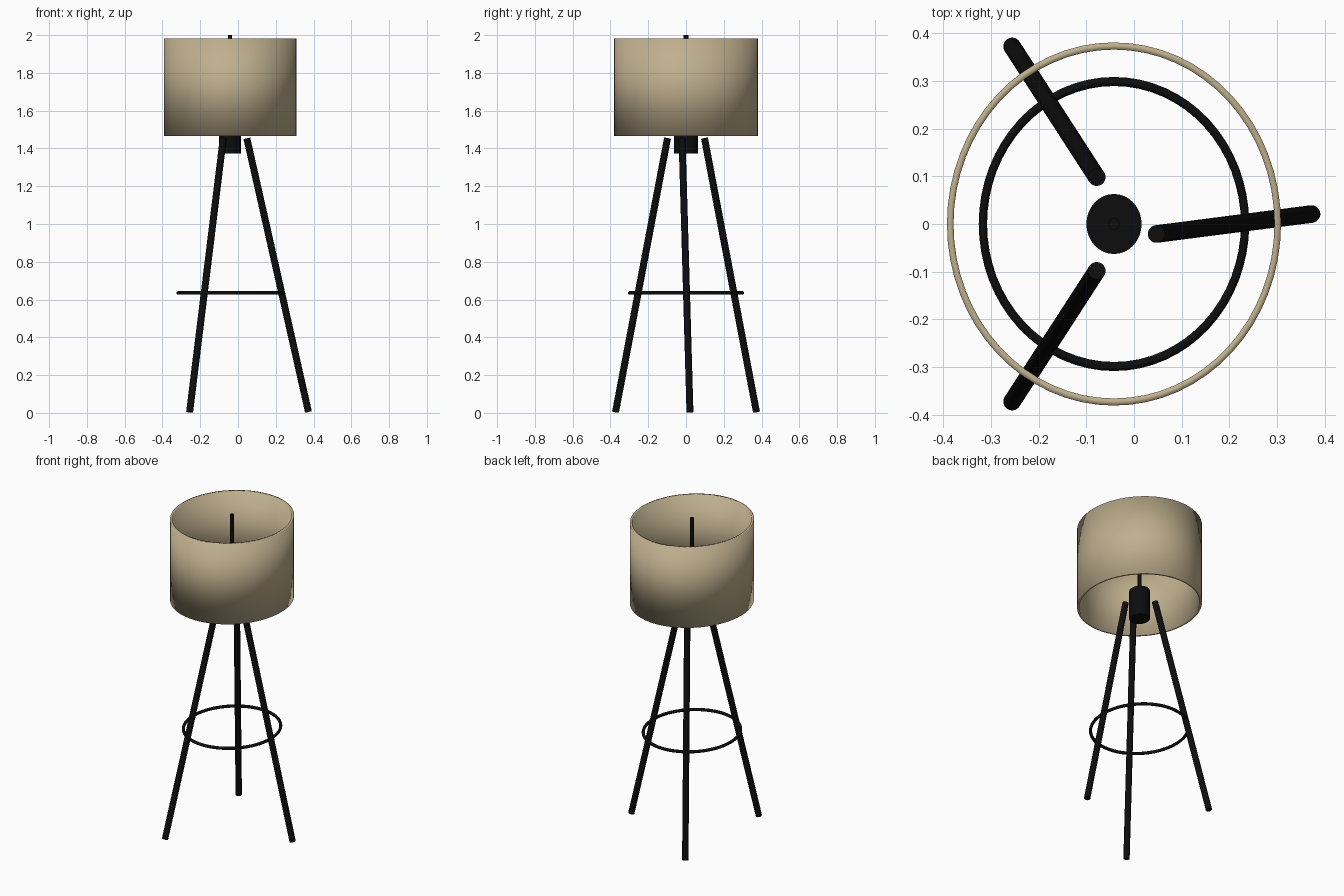
import bpy
import math
from mathutils import Vector

if "Cube" in bpy.data.objects:
    bpy.data.objects.remove(bpy.data.objects["Cube"])

CX = -0.042          # lamp axis
SQUASH = 0.92        # round parts are slightly narrower along x


def material(name, rgb):
    m = bpy.data.materials.new(name)
    m.use_nodes = True
    m.diffuse_color = (*rgb, 1)
    m.node_tree.nodes["Principled BSDF"].inputs["Base Color"].default_value = (*rgb, 1)
    return m


black = material("matte black", (0.004, 0.004, 0.004))
linen = material("beige linen", (0.52, 0.43, 0.27))


def finish(name, mat):
    ob = bpy.context.object
    ob.name = name
    ob.data.materials.append(mat)
    bpy.ops.object.shade_smooth_by_angle(angle=math.radians(40))
    return ob


def rod(name, a, b, radius, sides=24, squash=1):
    """Cylinder between two points."""
    a, b = Vector(a), Vector(b)
    bpy.ops.mesh.primitive_cylinder_add(vertices=sides, radius=radius,
                                        depth=(b - a).length, location=(a + b) / 2)
    ob = bpy.context.object
    ob.rotation_euler = (b - a).to_track_quat('Z', 'Y').to_euler()
    ob.scale.x = squash
    return finish(name, black)


# Drum shade: open tube given an inward wall
bpy.ops.mesh.primitive_cylinder_add(vertices=64, radius=0.381, depth=0.516,
                                    end_fill_type='NOTHING', location=(CX, 0, 1.725))
shade = finish("drum_shade", linen)
shade.scale.x = SQUASH
wall = shade.modifiers.new("wall", 'SOLIDIFY')
wall.thickness = 0.015
wall.offset = -1

# Bulb socket and centre stem
rod("socket", (CX, 0, 1.372), (CX, 0, 1.56), 0.063, 32, SQUASH)
rod("stem", (CX, 0, 1.5), (CX, 0, 2.0), 0.0125, 16, SQUASH)

# Splayed tripod legs
legs = {
    "left_leg": ((0.373, 0.021), (0.047, -0.021)),
    "back_right_leg": ((-0.256, 0.373), (-0.078, 0.098)),
    "front_right_leg": ((-0.256, -0.373), (-0.078, -0.098)),
}
for name, (foot, top) in legs.items():
    rod(name, (*foot, 0.005), (*top, 1.453), 0.0185)

# Brace ring
bpy.ops.mesh.primitive_torus_add(major_segments=64, minor_segments=12, major_radius=0.299,
                                 minor_radius=0.0095, location=(CX, 0, 0.635))
finish("brace_ring", black).scale.x = SQUASH
